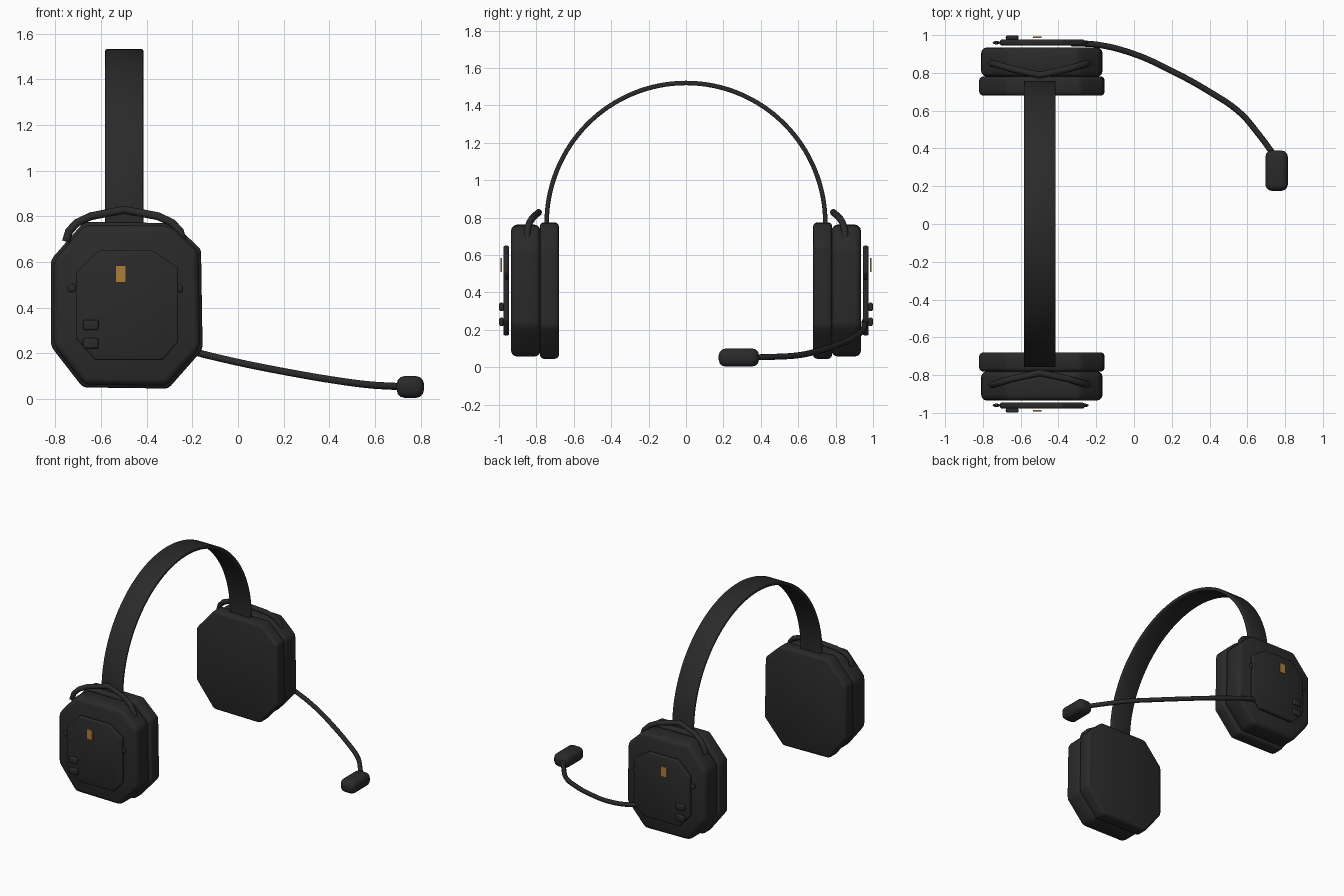
import bpy, bmesh, math
from mathutils import Matrix

cube = bpy.data.objects.get("Cube")
if cube:
    bpy.data.objects.remove(cube, do_unlink=True)


def material(name, rgb):
    m = bpy.data.materials.new(name)
    m.use_nodes = True
    m.diffuse_color = (*rgb, 1)
    m.node_tree.nodes["Principled BSDF"].inputs["Base Color"].default_value = (*rgb, 1)
    return m


BLACK = material("matte black", (0.023, 0.023, 0.023))
GOLD = material("amber gold", (0.42, 0.2, 0.045))


def finish(name, mesh, mat, mirror=True, angle=35):
    mesh.materials.clear()
    mesh.materials.append(mat)
    for p in mesh.polygons:
        p.use_smooth = True
        p.material_index = 0
    mesh.set_sharp_from_angle(angle=math.radians(angle))
    obj = bpy.data.objects.new(name, mesh)
    bpy.context.collection.objects.link(obj)
    if mirror:  # the two ear cups mirror each other across y = 0
        mod = obj.modifiers.new("other side", "MIRROR")
        mod.use_axis = (False, True, False)
        mod.use_mirror_merge = False
    return obj


def from_bmesh(name, bm, mat, **kw):
    bmesh.ops.recalc_face_normals(bm, faces=bm.faces[:])
    mesh = bpy.data.meshes.new(name)
    bm.to_mesh(mesh)
    bm.free()
    return finish(name, mesh, mat, **kw)


def slab(name, outline, y0, y1, bevel, mat=BLACK, **kw):
    """Extrude an x-z outline from y0 to y1 and round all its edges."""
    bm = bmesh.new()
    face = bm.faces.new([bm.verts.new((x, y0, z)) for x, z in outline])
    new = bmesh.ops.extrude_face_region(bm, geom=[face])["geom"]
    for v in new:
        if isinstance(v, bmesh.types.BMVert):
            v.co.y = y1
    bmesh.ops.recalc_face_normals(bm, faces=bm.faces[:])
    if bevel:
        bmesh.ops.bevel(bm, geom=bm.edges[:], offset=bevel, segments=3,
                        profile=0.5, affect="EDGES", clamp_overlap=True)
    return from_bmesh(name, bm, mat, **kw)


def rect(x, z, w, h):
    return [(x - w / 2, z - h / 2), (x + w / 2, z - h / 2),
            (x + w / 2, z + h / 2), (x - w / 2, z + h / 2)]


def resized(outline, cx, cz, s):
    return [(cx + (x - cx) * s, cz + (z - cz) * s) for x, z in outline]


def tube(name, points, radius, mirror, smooth):
    """Sweep a round section along a path and turn it into a mesh."""
    cu = bpy.data.curves.new(name, "CURVE")
    cu.dimensions = "3D"
    cu.bevel_depth = radius
    cu.bevel_resolution = 3
    cu.use_fill_caps = True
    cu.resolution_u = 8 if smooth else 3
    sp = cu.splines.new("BEZIER")
    sp.bezier_points.add(len(points) - 1)
    for bp, co in zip(sp.bezier_points, points):
        bp.co = co
        bp.handle_left_type = bp.handle_right_type = "AUTO" if smooth else "VECTOR"
    tmp = bpy.data.objects.new(name + "_path", cu)
    bpy.context.collection.objects.link(tmp)
    bpy.context.view_layer.update()
    deps = bpy.context.evaluated_depsgraph_get()
    mesh = bpy.data.meshes.new_from_object(tmp.evaluated_get(deps))
    bpy.data.objects.remove(tmp, do_unlink=True)
    return finish(name, mesh, BLACK, mirror=mirror, angle=50)


# Ear cups: cushion, shell and outer plate share an eight-sided outline
cup = [(-0.68, 0.05), (-0.305, 0.045), (-0.155, 0.215), (-0.162, 0.655),
       (-0.285, 0.77), (-0.675, 0.775), (-0.82, 0.61), (-0.82, 0.23)]
plate = [(-0.625, 0.17), (-0.33, 0.17), (-0.262, 0.25), (-0.262, 0.575),
         (-0.375, 0.65), (-0.61, 0.65), (-0.71, 0.555), (-0.71, 0.265)]
slab("ear_cushion", cup, 0.68, 0.781, 0.02)
slab("ear_shell", resized(cup, -0.49, 0.41, 0.967), 0.779, 0.935, 0.03)
slab("outer_plate", plate, 0.946, 0.976, 0.008)

# Controls on each plate
for i, z in enumerate((0.323, 0.243)):
    slab(f"button_{i + 1}", rect(-0.645, z, 0.068, 0.045), 0.975, 0.999, 0.009)
slab("badge", rect(-0.513, 0.547, 0.046, 0.074), 0.984, 0.993, 0, GOLD)
for side, x in (("right", -0.728), ("left", -0.26)):
    bm = bmesh.new()
    bmesh.ops.create_uvsphere(bm, u_segments=16, v_segments=8, radius=1)
    bmesh.ops.transform(bm, verts=bm.verts[:], matrix=Matrix.Translation((x, 0.96, 0.485))
                        @ Matrix.Diagonal((0.02, 0.009, 0.02, 1)))
    from_bmesh(f"{side}_rivet", bm, BLACK)

# Wire yoke bent over the top of each cup
half = [(-0.242, 0.85, 0.69), (-0.255, 0.848, 0.735), (-0.29, 0.838, 0.772),
        (-0.35, 0.82, 0.8)]
yoke = half + [(-0.5, 0.788, 0.828)] + [(-0.995 - x, y, z) for x, y, z in reversed(half)]
tube("wire_yoke", yoke, 0.018, True, False)

# Headband: a thin arched strap
bm = bmesh.new()
STEPS = 64
path = [(0.745, 0.68)]
path += [(0.745 * math.cos(math.pi * i / STEPS), 0.77 + 0.75 * math.sin(math.pi * i / STEPS))
         for i in range(STEPS + 1)]
path += [(-0.745, 0.68)]
rows = [[bm.verts.new((x, y, z)) for x in (-0.582, -0.415)] for y, z in path]
for a, b in zip(rows, rows[1:]):
    bm.faces.new((a[0], a[1], b[1], b[0]))
band = from_bmesh("headband", bm, BLACK, mirror=False)
solid = band.modifiers.new("thickness", "SOLIDIFY")
solid.thickness = 0.024
solid.offset = 0
edge = band.modifiers.new("soft edge", "BEVEL")
edge.width = 0.006
edge.segments = 2
edge.limit_method = "ANGLE"

# Microphone on a curved boom from the rear cup
boom = [(-0.33, 0.955, 0.245), (-0.2, 0.95, 0.208), (0, 0.9, 0.16), (0.2, 0.81, 0.12),
        (0.4, 0.7, 0.085), (0.56, 0.59, 0.063), (0.66, 0.475, 0.056), (0.745, 0.36, 0.053)]
tube("microphone_boom", boom, 0.016, False, True)
slab("microphone", rect(0.755, 0.052, 0.12, 0.096), 0.175, 0.39, 0.036, mirror=False, angle=60)
